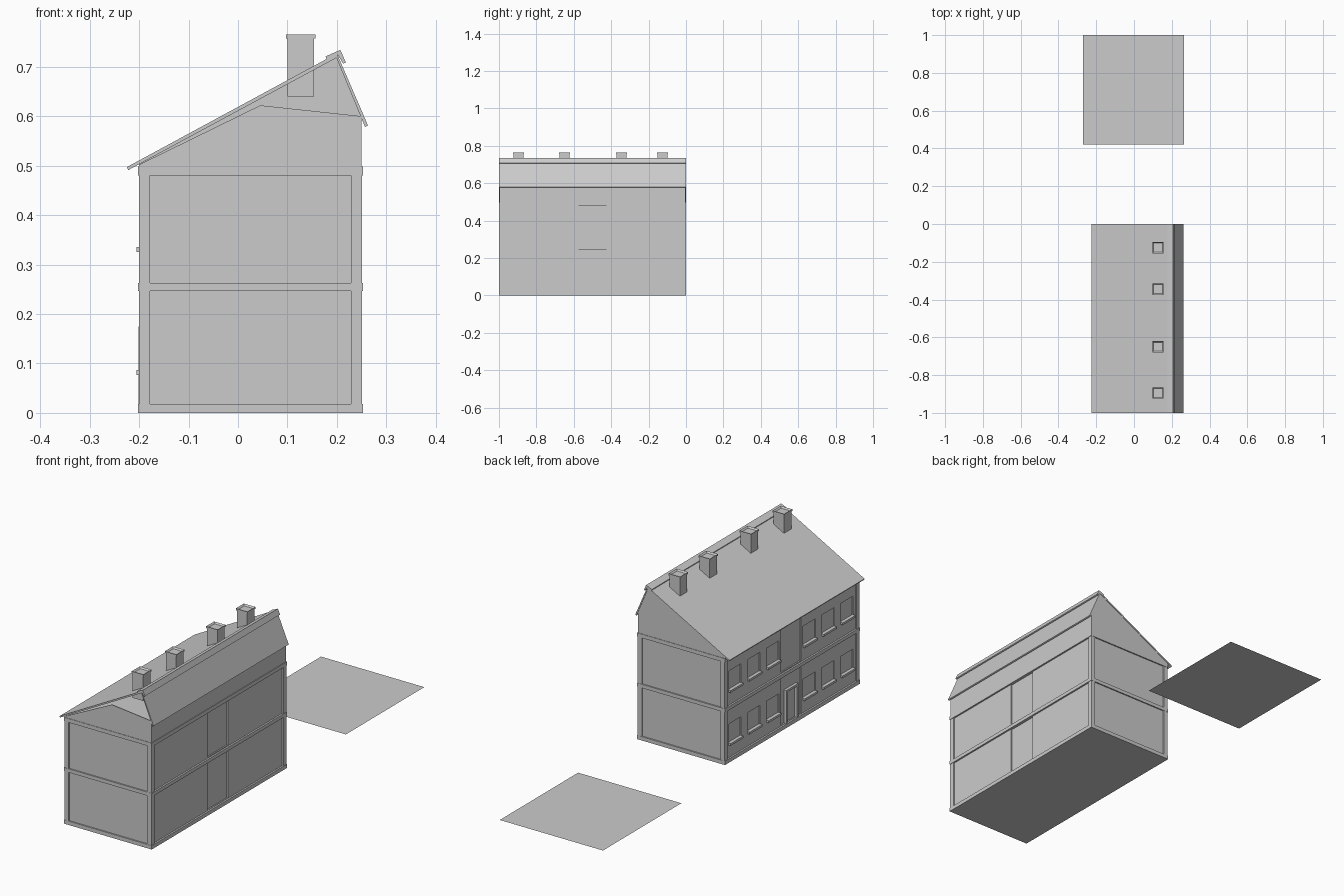
import bpy, bmesh
from mathutils import Vector

if "Cube" in bpy.data.objects:
    bpy.data.objects.remove(bpy.data.objects["Cube"])

def obj_from_bm(name, bm):
    bmesh.ops.recalc_face_normals(bm, faces=bm.faces)
    me = bpy.data.meshes.new(name)
    bm.to_mesh(me)
    bm.free()
    ob = bpy.data.objects.new(name, me)
    bpy.context.collection.objects.link(ob)
    return ob

def add_box(bm, x, y, z):
    vs = bmesh.ops.create_cube(bm, size=1)['verts']
    for v in vs:
        v.co = Vector([(a + b) / 2 + c * (b - a) for (a, b), c in zip((x, y, z), v.co)])
    return vs

def boxes(name, items):
    bm = bmesh.new()
    for it in items:
        add_box(bm, *it)
    return obj_from_bm(name, bm)

def prism(name, profile, y0, y1):
    bm = bmesh.new()
    f = bm.faces.new([bm.verts.new((x, y0, z)) for x, z in profile])
    g = bmesh.ops.extrude_face_region(bm, geom=[f])['geom']
    bmesh.ops.translate(bm, vec=(0, y1 - y0, 0),
                        verts=[v for v in g if isinstance(v, bmesh.types.BMVert)])
    return obj_from_bm(name, bm)

XL, XR, R = -0.2, 0.251, 0.006       # outer wall planes and panel recess
STAIR = (-0.575, -0.425)
FLOORS = (0.0, 0.248)

# wall core with cut stair strips, windows and door
core = boxes("walls", [((XL + R, XR - R), (-1 + R, -R), (0.0, 0.498))])
win_y = [c for m in (-0.085, -0.225, -0.365) for c in (m, -1 - m)]
cuts, sills = [], []
for base in FLOORS:
    z0, z1 = base + 0.02, base + 0.246 if base == 0 else 0.482
    for x in ((-0.3, XL + 0.012), (XR - 0.012, 0.3)):
        cuts.append((x, STAIR, (z0, z1)))
    for y in win_y:
        cuts.append(((-0.3, XL + R + 0.005), (y - 0.045, y + 0.045),
                     (base + 0.087, base + 0.175)))
        sills.append(((-0.205, -0.185), (y - 0.048, y + 0.048), (base + 0.077, base + 0.087)))
cutter = boxes("cutter", cuts)
cutter.hide_render = True
mod = core.modifiers.new("openings", 'BOOLEAN')
mod.operation = 'DIFFERENCE'
mod.solver = 'EXACT'
mod.object = cutter
bpy.context.view_layer.objects.active = core
bpy.ops.object.modifier_apply(modifier=mod.name)
bpy.data.objects.remove(cutter)
boxes("window_sills", sills)

# entrance door frame
boxes("door_frame", [((-0.201, -0.18), (-0.545, -0.535), (0.0, 0.175)),
                     ((-0.201, -0.18), (-0.465, -0.455), (0.0, 0.175)),
                     ((-0.201, -0.18), (-0.545, -0.455), (0.165, 0.175))])

# corner pillars and floor bands
boxes("corner_pillars", [(x, y, (0.0, 0.498))
                         for x in ((XL, XL + 0.022), (XR - 0.022, XR))
                         for y in ((-0.999, -0.977), (-0.023, -0.001))])
boxes("floor_bands", [((-0.202, 0.253), (-1.0, 0.0), z)
                      for z in ((0.0, 0.018), (0.246, 0.263), (0.48, 0.498))])

# attic walls: the front gable is open near the ridge
prism("front_gable", [(XL, .497), (XL, .502), (.045, .622), (.25, .6), (.25, .497)], -0.998, -0.994)
prism("back_gable", [(XL, .497), (XL, .503), (.2, .719), (.25, .6), (.25, .497)], -0.006, -0.002)
boxes("attic_side_wall", [((.246, .25), (-0.998, -0.002), (.497, .6))])

# roof slopes and ridge cap
prism("roof", [(-.225, .497), (.2, .727), (.263, .581), (.257, .578), (.199, .718), (-.222, .491)],
      -1.0, 0.0)
prism("ridge_cap", [(.177, .721), (.207, .734), (.218, .709), (.213, .706), (.201, .725), (.18, .713)],
      -1.0, 0.0)

# chimneys with hollow tops
def chimney(name, cx, cy):
    bm = bmesh.new()
    for h, z in ((0.027, (0.64, 0.76)), (0.03, (0.757, 0.765))):
        vs = add_box(bm, (cx - h, cx + h), (cy - h, cy + h), z)
        if h == 0.027:
            bm.faces.ensure_lookup_table()
            top = max(bm.faces, key=lambda f: f.calc_center_median().z)
            bmesh.ops.delete(bm, geom=[top], context='FACES_ONLY')
    top = max(bm.faces, key=lambda f: f.calc_center_median().z)
    bmesh.ops.inset_individual(bm, faces=[top], thickness=0.009)
    bmesh.ops.translate(bm, verts=top.verts, vec=(0, 0, -0.007))
    return obj_from_bm(name, bm)

for i, y in enumerate((-0.125, -0.345, -0.65, -0.895)):
    chimney(f"chimney_{i + 1}", 0.127, y)

# detached flat yard sheet
bm = bmesh.new()
bm.faces.new([bm.verts.new((x, y, 0)) for x, y in ((-.27, .42), (.265, .42), (.265, 1), (-.27, 1))])
yard = obj_from_bm("yard_sheet", bm)
